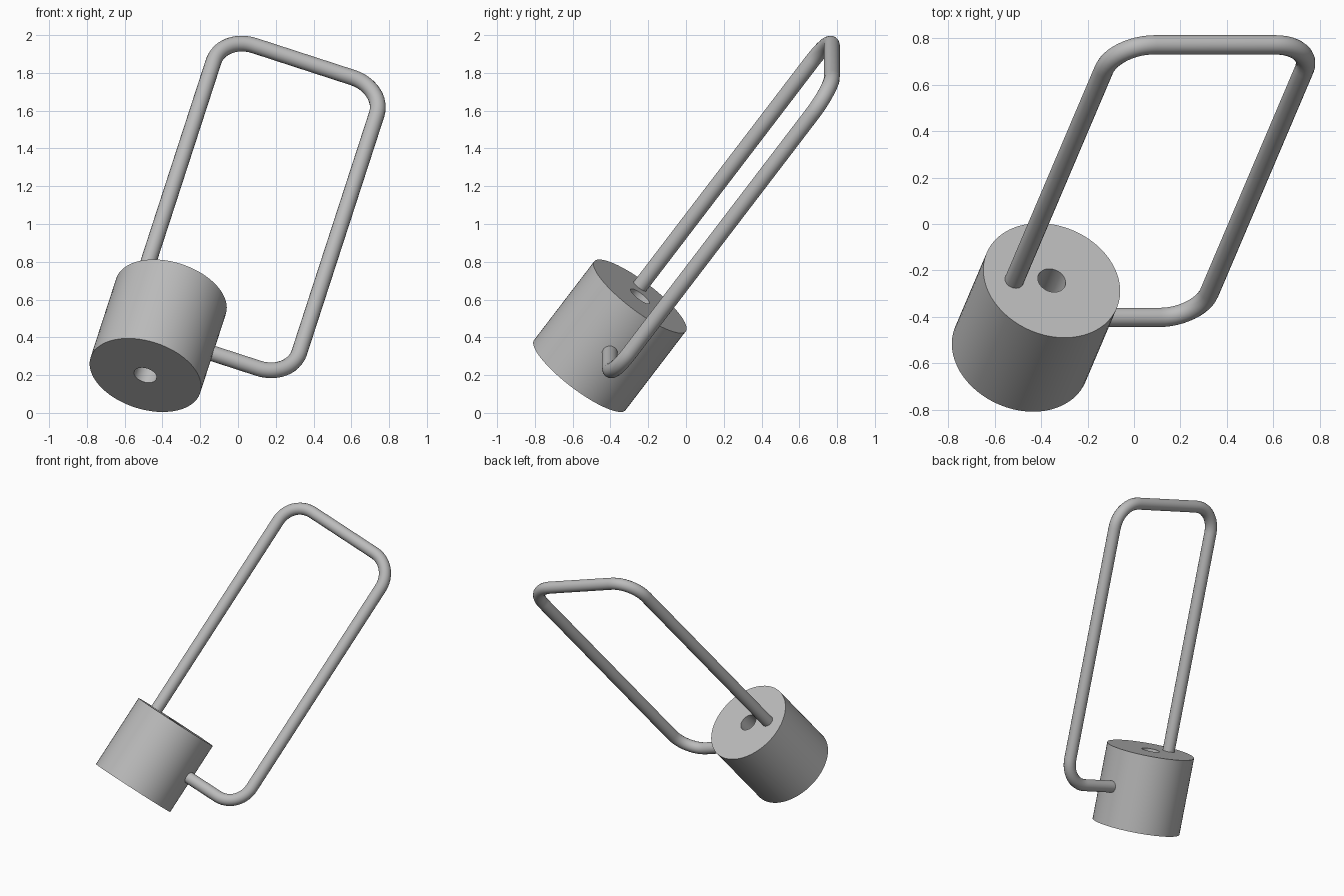
import bpy, bmesh
from math import sin, cos, pi, radians
from mathutils import Matrix, Vector

cube = bpy.data.objects.get("Cube")
if cube:
    bpy.data.objects.remove(cube, do_unlink=True)

# One plain grey for everything
grey = bpy.data.materials.new("plain grey")
grey.use_nodes = True
colour = (0.5, 0.5, 0.5, 1)
grey.diffuse_color = colour
grey.node_tree.nodes["Principled BSDF"].inputs["Base Color"].default_value = colour

# Both parts share a tilted frame: local z is the cylinder axis
FRAME = (Matrix.Translation((-0.4225, -0.403, 0.4085))
         @ Matrix.Rotation(radians(18), 4, 'Y') @ Matrix.Rotation(radians(-36), 4, 'X'))
RADIUS, HOLE, HALF = 0.305, 0.062, 0.2715
WIRE, BEND = 0.042, 0.18
LEFT, RIGHT, TOP = -0.17, 0.738, 2.0


def finish(obj):
    obj.matrix_world = FRAME
    bpy.ops.object.select_all(action='DESELECT')
    obj.select_set(True)
    bpy.context.view_layer.objects.active = obj
    if obj.type == 'CURVE':
        bpy.ops.object.convert(target='MESH')
    bpy.ops.object.shade_smooth_by_angle(angle=radians(35))


# Cylinder with a hole along its axis, lathed from a closed profile
SIDES = 64
bm = bmesh.new()
profile = [(RADIUS, -HALF), (RADIUS, HALF), (HOLE, HALF), (HOLE, -HALF)]
rings = [[bm.verts.new((r * cos(2 * pi * i / SIDES), r * sin(2 * pi * i / SIDES), z))
          for i in range(SIDES)] for r, z in profile]
for k, ring in enumerate(rings):
    above = rings[(k + 1) % len(rings)]
    for i in range(SIDES):
        j = (i + 1) % SIDES
        bm.faces.new((ring[i], ring[j], above[j], above[i]))
bmesh.ops.recalc_face_normals(bm, faces=bm.faces)
mesh = bpy.data.meshes.new("weight_cylinder")
bm.to_mesh(mesh)
bm.free()
mesh.materials.append(grey)
cylinder = bpy.data.objects.new("weight_cylinder", mesh)
bpy.context.collection.objects.link(cylinder)
finish(cylinder)


# Bent wire loop from the cylinder's top round to its side
def bend(x, z, start):
    """Quarter-circle bend about (x, z), turning clockwise."""
    return [(x + BEND * cos(start - pi / 2 * i / 12), 0, z + BEND * sin(start - pi / 2 * i / 12))
            for i in range(13)]


path = ([(LEFT, 0, HALF - 0.1)]
        + bend(LEFT + BEND, TOP - BEND, pi)
        + bend(RIGHT - BEND, TOP - BEND, pi / 2)
        + bend(RIGHT - BEND, BEND, 0)
        + [(RADIUS - 0.1, 0, 0)])
curve = bpy.data.curves.new("wire_loop", 'CURVE')
curve.dimensions = '3D'
curve.bevel_depth = WIRE
curve.bevel_resolution = 6
curve.use_fill_caps = True
spline = curve.splines.new('POLY')
spline.points.add(len(path) - 1)
for point, co in zip(spline.points, path):
    point.co = (*co, 1)
curve.materials.append(grey)
wire = bpy.data.objects.new("wire_loop", curve)
bpy.context.collection.objects.link(wire)
finish(wire)
